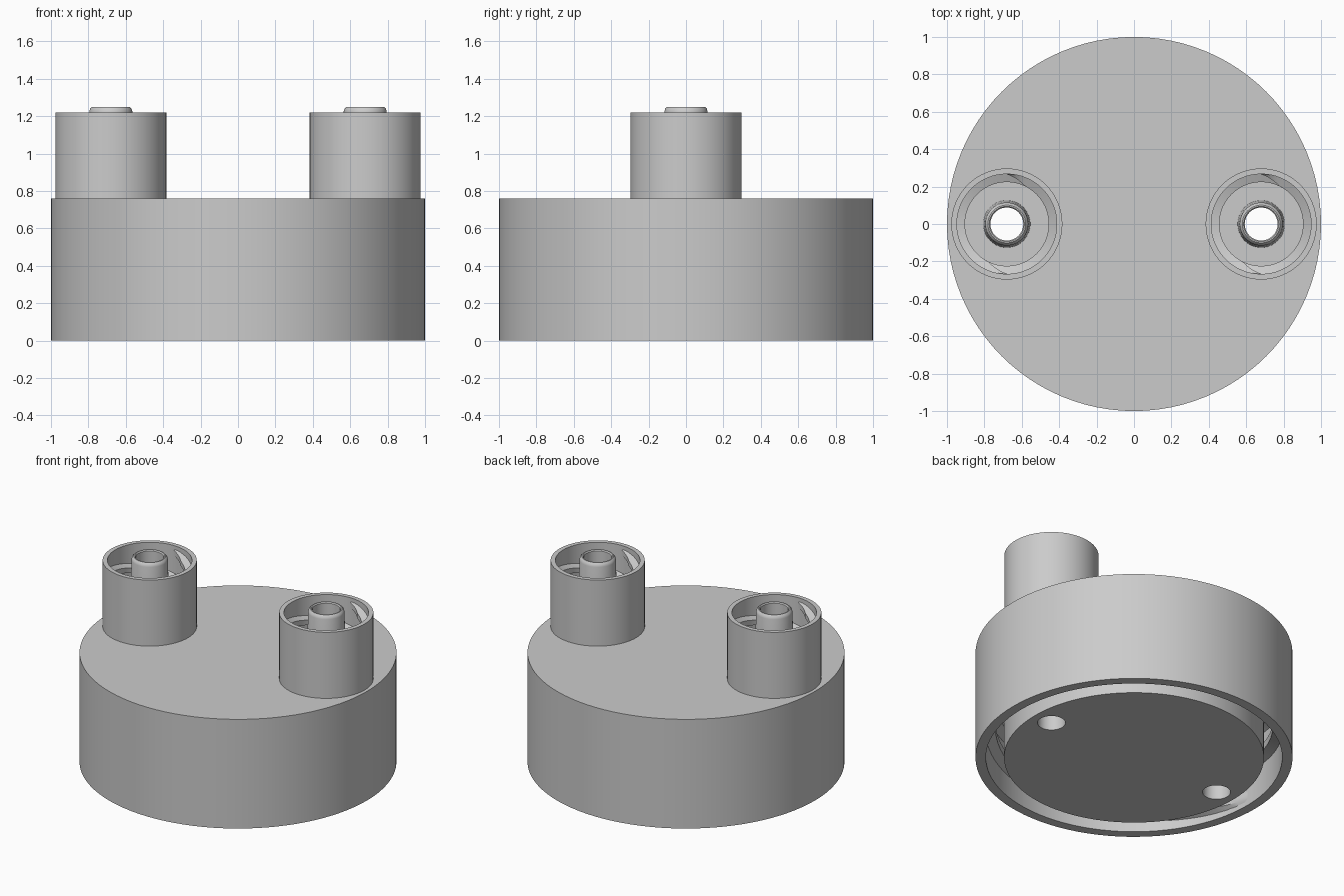
import bpy, bmesh
from math import sin, cos, pi, radians

cube = bpy.data.objects.get("Cube")
if cube:
    bpy.data.objects.remove(cube, do_unlink=True)

grey = bpy.data.materials.new("light_grey_plastic")
grey.use_nodes = True
colour = (0.6, 0.6, 0.6, 1)
grey.diffuse_color = colour
grey.node_tree.nodes["Principled BSDF"].inputs["Base Color"].default_value = colour


def finish(name, bm, x=0):
    bmesh.ops.recalc_face_normals(bm, faces=bm.faces)
    mesh = bpy.data.meshes.new(name)
    bm.to_mesh(mesh)
    bm.free()
    mesh.materials.append(grey)
    obj = bpy.data.objects.new(name, mesh)
    obj.location.x = x
    bpy.context.collection.objects.link(obj)
    return obj


def smooth(obj):
    bpy.ops.object.select_all(action='DESELECT')
    obj.select_set(True)
    bpy.context.view_layer.objects.active = obj
    bpy.ops.object.shade_smooth_by_angle(angle=radians(35))


def bridge(bm, a, b):
    for i in range(len(a)):
        j = (i + 1) % len(a)
        corners = list(dict.fromkeys((a[i], a[j], b[j], b[i])))
        if len(corners) > 2:
            bm.faces.new(corners)


def lathe(name, profile, sides, x=0):
    """Revolve a closed (radius, height) profile; radius 0 gives a pole."""
    bm = bmesh.new()
    poles = {i: bm.verts.new((0, 0, z)) for i, (r, z) in enumerate(profile) if r == 0}
    rings = []
    for s in range(sides):
        t = 2 * pi * s / sides
        rings.append([poles.get(i) or bm.verts.new((r * cos(t), r * sin(t), z))
                      for i, (r, z) in enumerate(profile)])
    for s in range(sides):
        a, b = rings[s], rings[(s + 1) % sides]
        for i in range(len(profile)):
            j = (i + 1) % len(profile)
            if i in poles and j in poles:
                continue
            bm.faces.new(list(dict.fromkeys((a[i], a[j], b[j], b[i]))))
    return finish(name, bm, x)


def thread(name, wall, crest, z0, z1, width, start, turns, x=0, steps=72):
    """Right-handed inner thread rib that fades into the wall at both ends."""
    bm = bmesh.new()
    previous = None
    for s in range(steps + 1):
        f = s / steps
        t = start + 2 * pi * turns * f
        fade = min(1, f * turns * 14, (1 - f) * turns * 14)
        r = wall - 0.001 - (wall - crest) * fade
        z, h = z0 + (z1 - z0) * f, width / 2
        section = ((wall + 0.008, z - h), (r, z - h * 0.5), (r, z + h * 0.5), (wall + 0.008, z + h))
        ring = [bm.verts.new((q * cos(t), q * sin(t), k)) for q, k in section]
        if previous:
            bridge(bm, previous, ring)
        else:
            bm.faces.new(ring)
        previous = ring
    bm.faces.new(previous)
    smooth(finish(name, bm, x))


# Cap: outer skirt, top plate and central plug with an annular gap
BORE, PORT_X, TOP = 0.088, 0.68, 0.76
cap = lathe("cap_body", [(0, 0), (0.82, 0), (0.82, 0.62), (0.935, 0.62),
                         (0.935, 0), (1, 0), (1, TOP), (0, TOP)], 96)

# Bores through the plug
for x in (-PORT_X, PORT_X):
    cutter = lathe("bore_cutter", [(0, -0.1), (BORE, -0.1), (BORE, 1), (0, 1)], 48, x)
    cutter.hide_render = True
    cut = cap.modifiers.new("bore", 'BOOLEAN')
    cut.operation, cut.solver, cut.object = 'DIFFERENCE', 'EXACT', cutter
    bpy.context.view_layer.objects.active = cap
    bpy.ops.object.modifier_apply(modifier=cut.name)
    bpy.data.objects.remove(cutter, do_unlink=True)
smooth(cap)

# Two-start thread inside the skirt
for n in range(2):
    thread(f"skirt_thread_{n + 1}", 0.935, 0.875, 0.07, 0.5, 0.1, pi * n, 1)

# Two ports: threaded collar around a tapered hollow tip
for side, x in (("right", -PORT_X), ("left", PORT_X)):
    smooth(lathe(f"{side}_collar", [(0.267, TOP - 0.01), (0.297, TOP - 0.01),
                                    (0.297, 1.22), (0.267, 1.22)], 64, x))
    smooth(lathe(f"{side}_tip", [(BORE, TOP), (0.126, TOP), (0.115, 1.225), (0.111, 1.24),
                                 (0.101, 1.25), (0.094, 1.25), (BORE, 1.243)], 48, x))
    for n in range(2):
        thread(f"{side}_collar_thread_{n + 1}", 0.267, 0.225, 0.82, 1.17, 0.07,
               pi / 2 + pi * n, 1, x)
